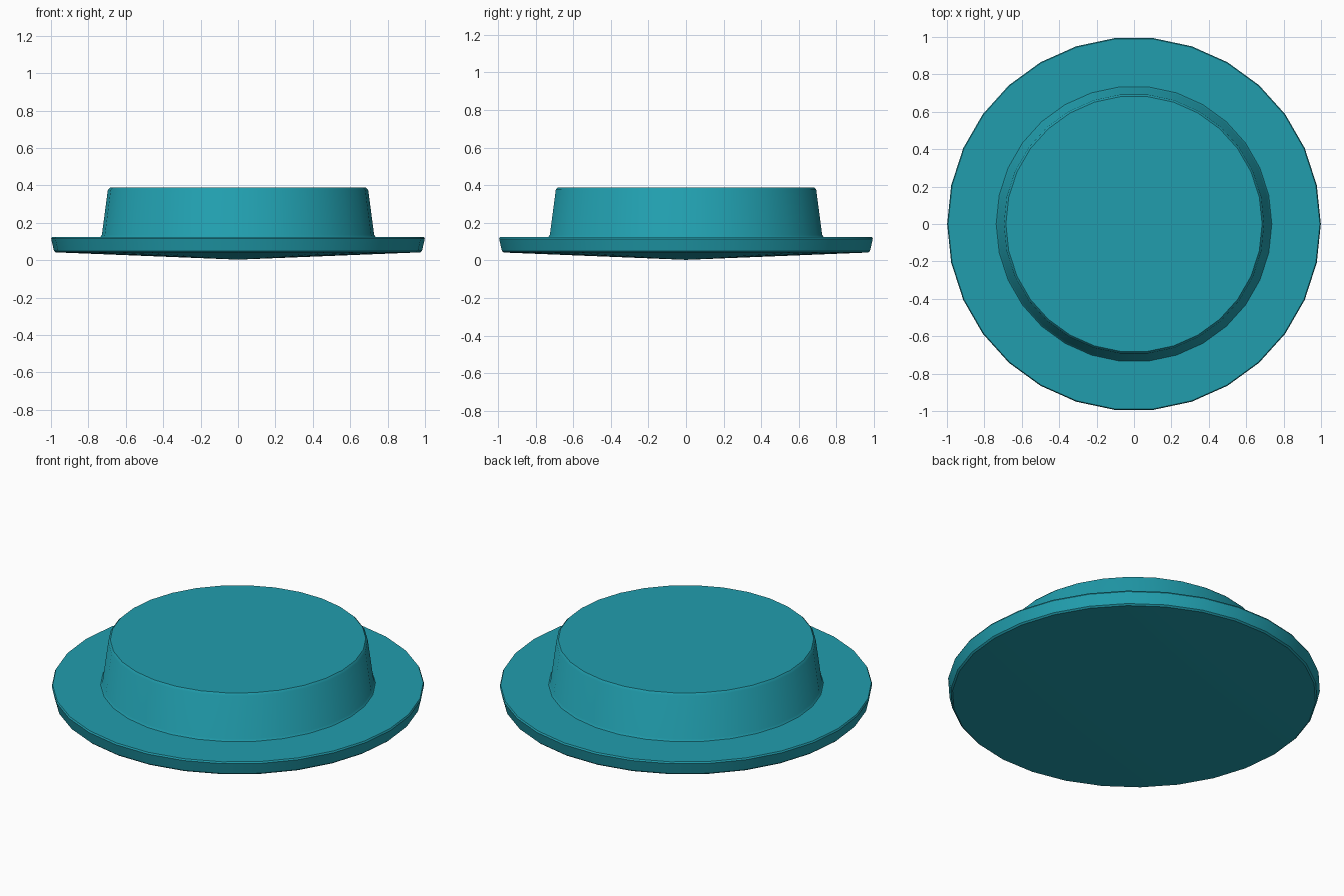
import bpy, bmesh, math

if "Cube" in bpy.data.objects:
    bpy.data.objects.remove(bpy.data.objects["Cube"])

SIDES = 30
# half cross-section (radius, height): conical underside, brim, fillet, tapered crown
PROFILE = [(0.975, 0.042), (0.984, 0.05), (0.999, 0.115), (0.994, 0.124),
           (0.737, 0.124), (0.728, 0.135), (0.696, 0.376), (0.685, 0.388)]

bm = bmesh.new()
rings = [[bm.verts.new((r * math.cos(2 * math.pi * i / SIDES),
                        r * math.sin(2 * math.pi * i / SIDES), z))
          for i in range(SIDES)] for r, z in PROFILE]

# walls between neighbouring rings
for low, high in zip(rings, rings[1:]):
    for i in range(SIDES):
        j = (i + 1) % SIDES
        bm.faces.new((low[i], low[j], high[j], high[i]))

# flat top and shallow pointed underside
bm.faces.new(rings[-1])
tip = bm.verts.new((0, 0, 0.003))
for i in range(SIDES):
    bm.faces.new((tip, rings[0][(i + 1) % SIDES], rings[0][i]))
bmesh.ops.recalc_face_normals(bm, faces=bm.faces)

mesh = bpy.data.meshes.new("flanged_cap")
bm.to_mesh(mesh)
bm.free()
cap = bpy.data.objects.new("flanged_cap", mesh)
bpy.context.collection.objects.link(cap)

# teal colour
teal = bpy.data.materials.new("teal")
teal.diffuse_color = (0.015, 0.34, 0.42, 1)
teal.use_nodes = True
teal.node_tree.nodes["Principled BSDF"].inputs["Base Color"].default_value = teal.diffuse_color
mesh.materials.append(teal)

# smooth sides with crisp rims
bpy.context.view_layer.objects.active = cap
cap.select_set(True)
bpy.ops.object.shade_smooth_by_angle(angle=math.radians(35))
